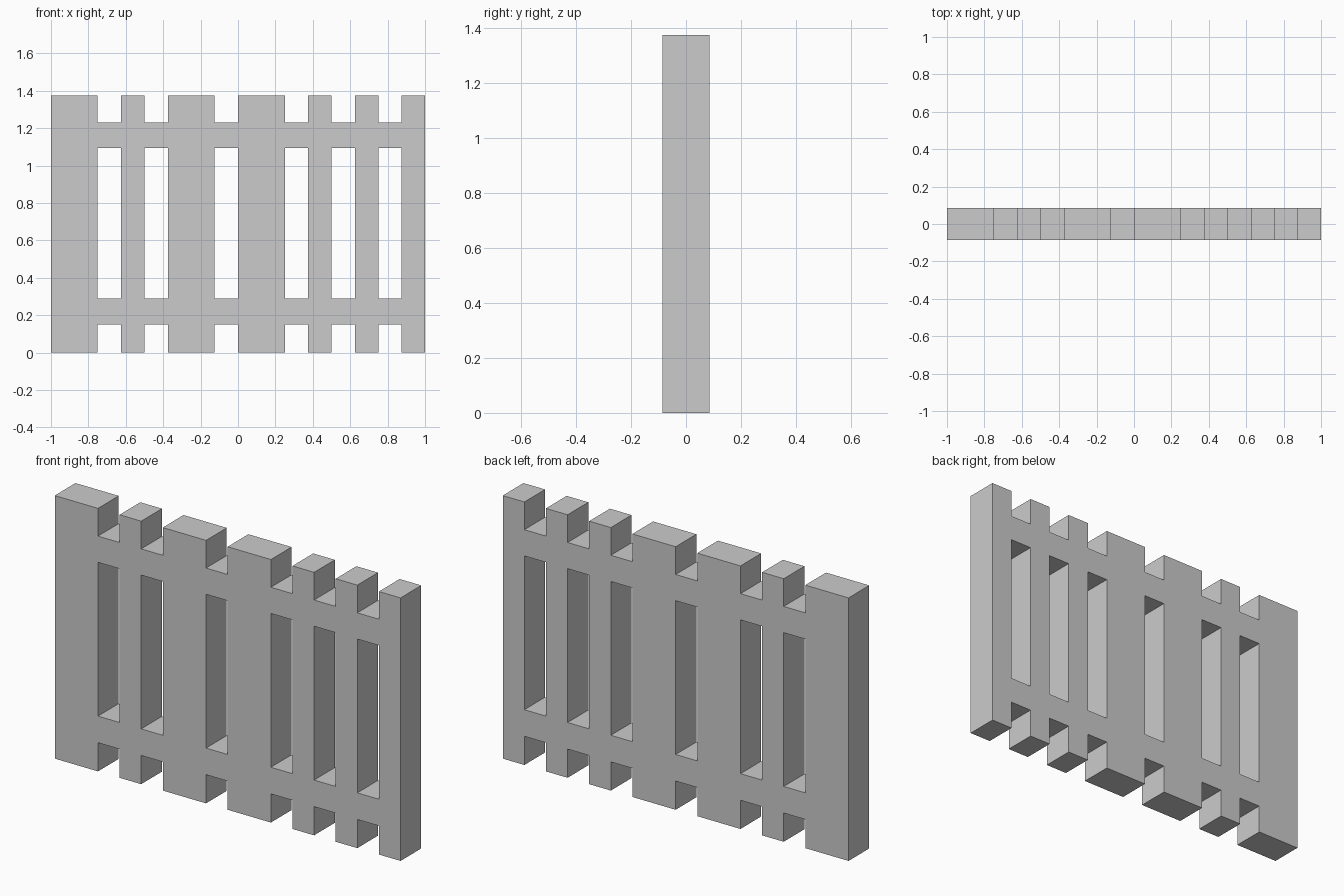
import bpy, bmesh

if "Cube" in bpy.data.objects:
    bpy.data.objects.remove(bpy.data.objects["Cube"])

UNIT = 0.125            # width of a narrow picket and of every gap
DEPTH = 0.171
WIDTHS = [2, 1, 2, 2, 1, 1, 1]          # picket widths in units, left to right
LEVELS = [0, 0.15, 0.289, 1.093, 1.23, 1.375]
RAIL_ROWS = (1, 3)                      # level index where each rail starts

# Columns: pickets alternating with gaps
columns, x = [], -1.0
for i, w in enumerate(WIDTHS):
    columns.append((x, x + w * UNIT, True))
    x += w * UNIT
    if i < len(WIDTHS) - 1:
        columns.append((x, x + UNIT, False))
        x += UNIT

# Front face lattice: full-height pickets, gaps bridged only by the rails
bm = bmesh.new()
for x0, x1, is_picket in columns:
    for row in range(len(LEVELS) - 1):
        if is_picket or row in RAIL_ROWS:
            z0, z1 = LEVELS[row], LEVELS[row + 1]
            bm.faces.new([bm.verts.new((px, -DEPTH / 2, pz)) for px, pz in
                          ((x0, z0), (x1, z0), (x1, z1), (x0, z1))])
bmesh.ops.remove_doubles(bm, verts=bm.verts, dist=1e-4)

# Thicken into one flush solid panel
solid = bmesh.ops.extrude_face_region(bm, geom=bm.faces[:], use_keep_orig=True)
back = [g for g in solid["geom"] if isinstance(g, bmesh.types.BMVert)]
bmesh.ops.translate(bm, verts=back, vec=(0, DEPTH, 0))
bmesh.ops.recalc_face_normals(bm, faces=bm.faces)

mesh = bpy.data.meshes.new("fence_panel")
bm.to_mesh(mesh)
bm.free()
bpy.context.collection.objects.link(bpy.data.objects.new("fence_panel", mesh))
